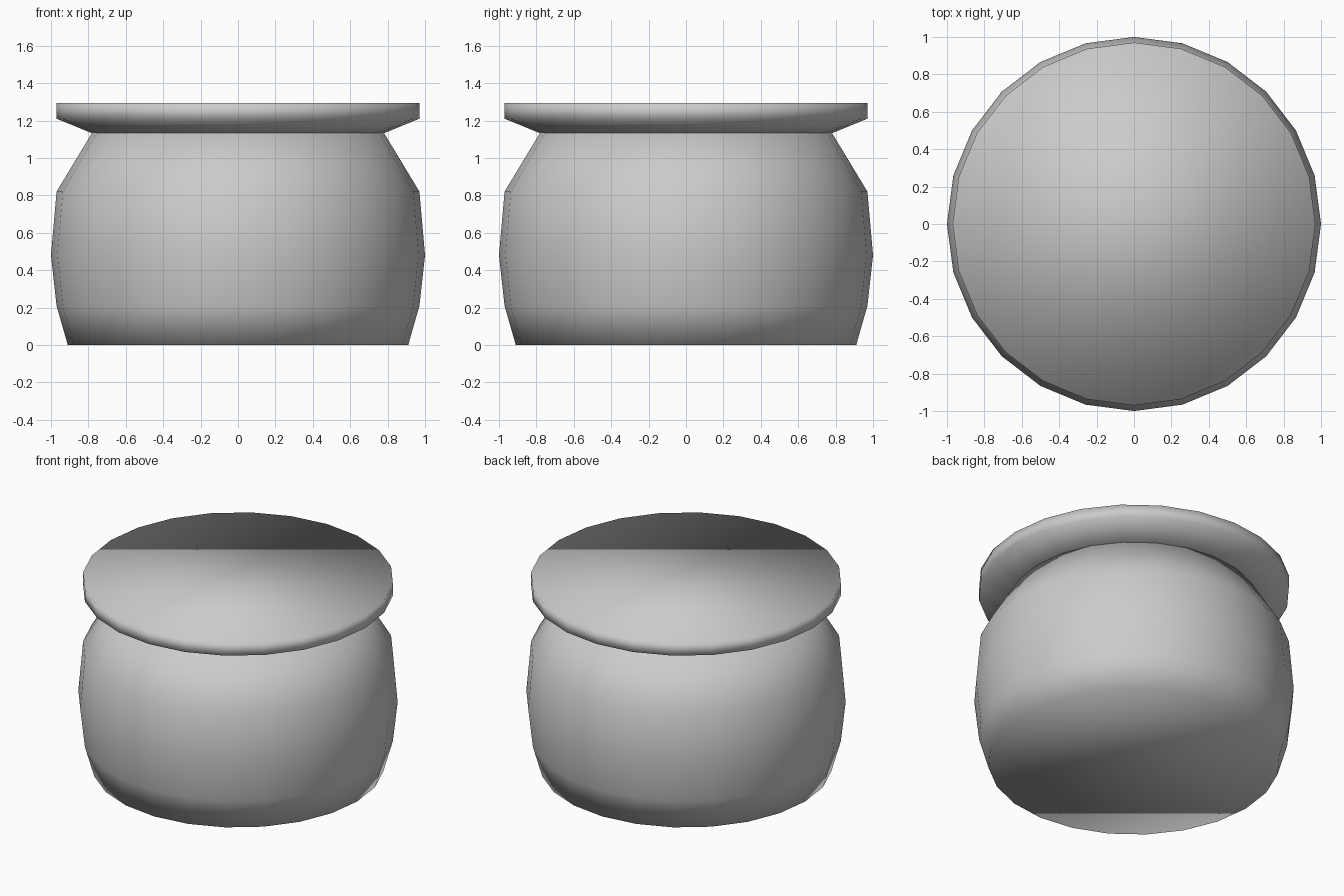
import bpy, bmesh, math

if "Cube" in bpy.data.objects:
    bpy.data.objects.remove(bpy.data.objects["Cube"])

SIDES = 24


def turned(name, profile):
    """Closed solid of revolution from (radius, height) pairs, bottom to top."""
    bm = bmesh.new()
    rings = []
    for r, z in profile:
        rings.append([bm.verts.new((r * math.cos(2 * math.pi * i / SIDES),
                                    r * math.sin(2 * math.pi * i / SIDES), z))
                      for i in range(SIDES)])
    for a, b in zip(rings, rings[1:]):
        for i in range(SIDES):
            j = (i + 1) % SIDES
            bm.faces.new((a[i], a[j], b[j], b[i]))
    bm.faces.new(rings[0][::-1])
    bm.faces.new(rings[-1])
    for f in bm.faces:
        f.smooth = True
    mesh = bpy.data.meshes.new(name)
    bm.to_mesh(mesh)
    bm.free()
    obj = bpy.data.objects.new(name, mesh)
    bpy.context.collection.objects.link(obj)
    return obj


# Bulging pot body
turned("pot_body", [(0.91, 0.0), (0.97, 0.21), (1.0, 0.48),
                    (0.97, 0.82), (0.78, 1.135)])

# Flat-topped flaring lid
turned("lid", [(0.775, 1.13), (0.97, 1.21), (0.97, 1.295)])
